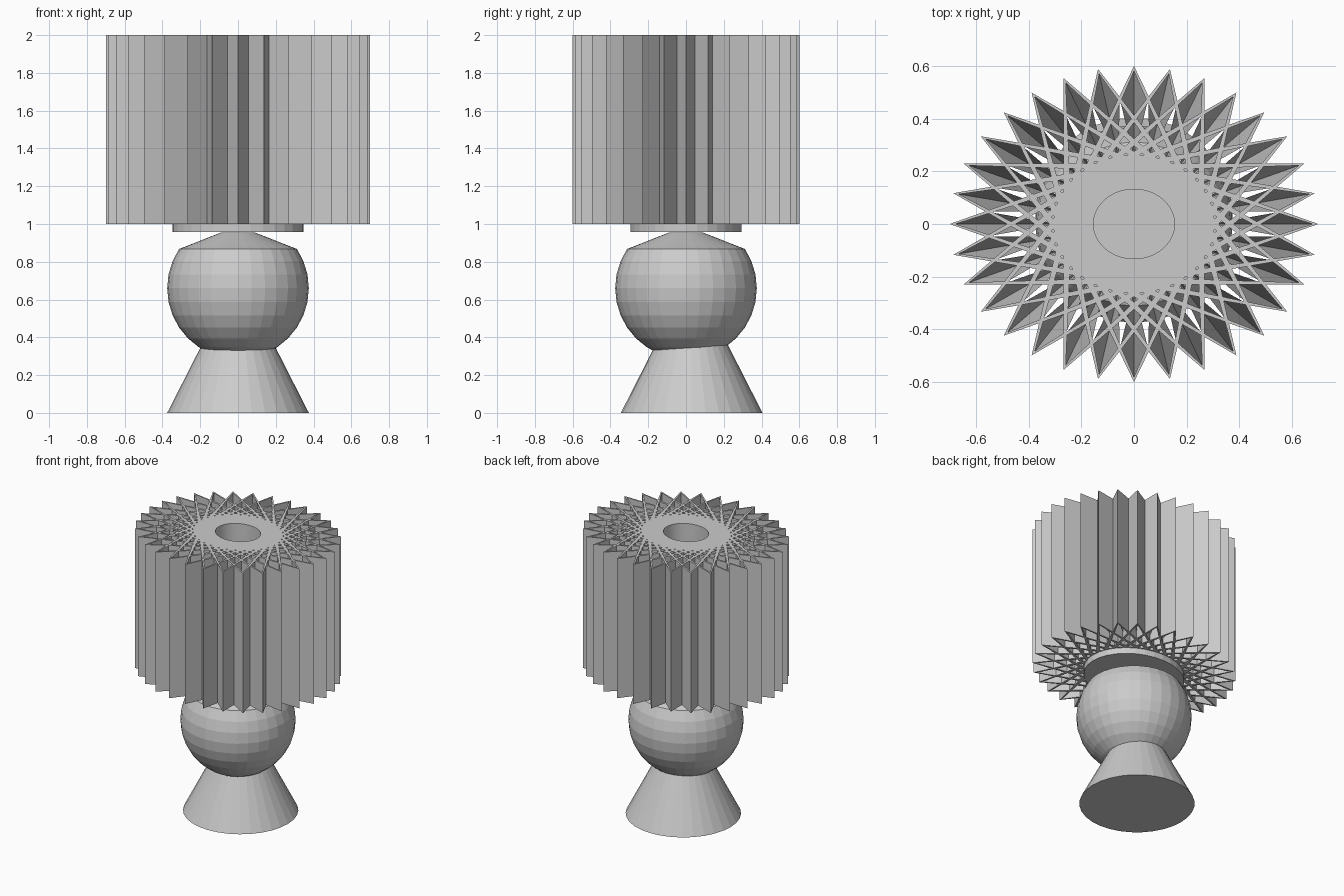
import bpy, math
from math import sin, cos, pi, radians

if "Cube" in bpy.data.objects:
    bpy.data.objects.remove(bpy.data.objects["Cube"])

N = 32                 # pleat count
RX, RY = 0.70, 0.60    # oval shade radii
D = 0.383              # how close each pleat wall passes to the axis (unit circle)


def make(name, verts, faces):
    me = bpy.data.meshes.new(name)
    me.from_pydata(verts, [], faces)
    me.update()
    ob = bpy.data.objects.new(name, me)
    bpy.context.collection.objects.link(ob)
    return ob


def lathe(name, profile, segs=32, sx=1, sy=1, cy=0, closed=False):
    """Spin (radius, z) points; closed joins last ring to first, else caps ends."""
    v, f = [], []
    for r, z in profile:
        for i in range(segs):
            a = 2 * pi * i / segs
            v.append((r * sx * cos(a), cy + r * sy * sin(a), z))
    n = len(profile)
    for k in range(n if closed else n - 1):
        for i in range(segs):
            j = (i + 1) % segs
            p, q = k * segs, ((k + 1) % n) * segs
            f.append((p + i, p + j, q + j, q + i))
    if not closed:
        f.append(tuple(reversed(range(segs))))
        f.append(tuple((n - 1) * segs + i for i in range(segs)))
    return make(name, v, f)


# Flared foot, set slightly back
lathe("foot", [(0.375, 0), (0.09, 0.56)], cy=0.03)

# Faceted ball body with a conical shoulder
ball = [(0.375 * cos(radians(a)), 0.66 + 0.375 * sin(radians(a)))
        for a in [-78.75 + 11.25 * i for i in range(11)]]
lathe("body", ball + [(0.28, 0.88), (0.09, 0.955)])

# Oval plate under the shade
lathe("plate", [(1, 0.957), (1, 1.0)], sx=0.347, sy=0.295)

# Inner oval core of the shade with its opening
lathe("shade_core", [(0.42, 1.0), (0.42, 2.0), (0.22, 2.0), (0.22, 1.0)],
      64, RX, RY, closed=True)

# Crossing pleat walls: each tip sends two tapering boards inward
v, f = [], []
reach = math.sqrt(1 - D * D)
lean = math.asin(D)
for i in range(N):
    a = 2 * pi * i / N
    for s in (1, -1):
        b = a + pi + s * lean
        dx, dy = cos(b), sin(b)
        nx, ny = s * dy, -s * dx
        if nx * cos(a) + ny * sin(a) > 0:
            nx, ny = nx, ny
        tip, end = (cos(a), sin(a)), (cos(a) + dx * reach, sin(a) + dy * reach)
        quad = [tip,
                (tip[0] + nx * 0.012 + dx * 0.02, tip[1] + ny * 0.012 + dy * 0.02),
                (end[0] + nx * 0.045, end[1] + ny * 0.045), end]
        if s > 0:
            quad.reverse()
        o = len(v)
        v += [(x * RX, y * RY, z) for z in (1.0, 2.0) for x, y in quad]
        f += [(o + 3, o + 2, o + 1, o), (o + 4, o + 5, o + 6, o + 7)]
        f += [(o + k, o + (k + 1) % 4, o + 4 + (k + 1) % 4, o + 4 + k)
              for k in range(4)]
pleats = make("shade_pleats", v, f)

# Consistent outward normals on the boards
import bmesh
bm = bmesh.new()
bm.from_mesh(pleats.data)
bmesh.ops.recalc_face_normals(bm, faces=bm.faces)
bm.to_mesh(pleats.data)
bm.free()

# Steep folded linings closing the inside of every pleat
v, f = [], []
valley = D / cos(pi * 11 / N)
for i in range(N):
    a = 2 * pi * i / N
    o = len(v)
    for r, t, z in ((0.98, 0, 1.04), (valley * 0.99, pi / N, 1.5),
                    (0.42, 0, 1.04), (valley * 0.99, -pi / N, 1.5)):
        v.append((RX * r * cos(a + t), RY * r * sin(a + t), z))
    f += [(o, o + 1, o + 2), (o, o + 2, o + 3)]
make("shade_lining", v, f)
